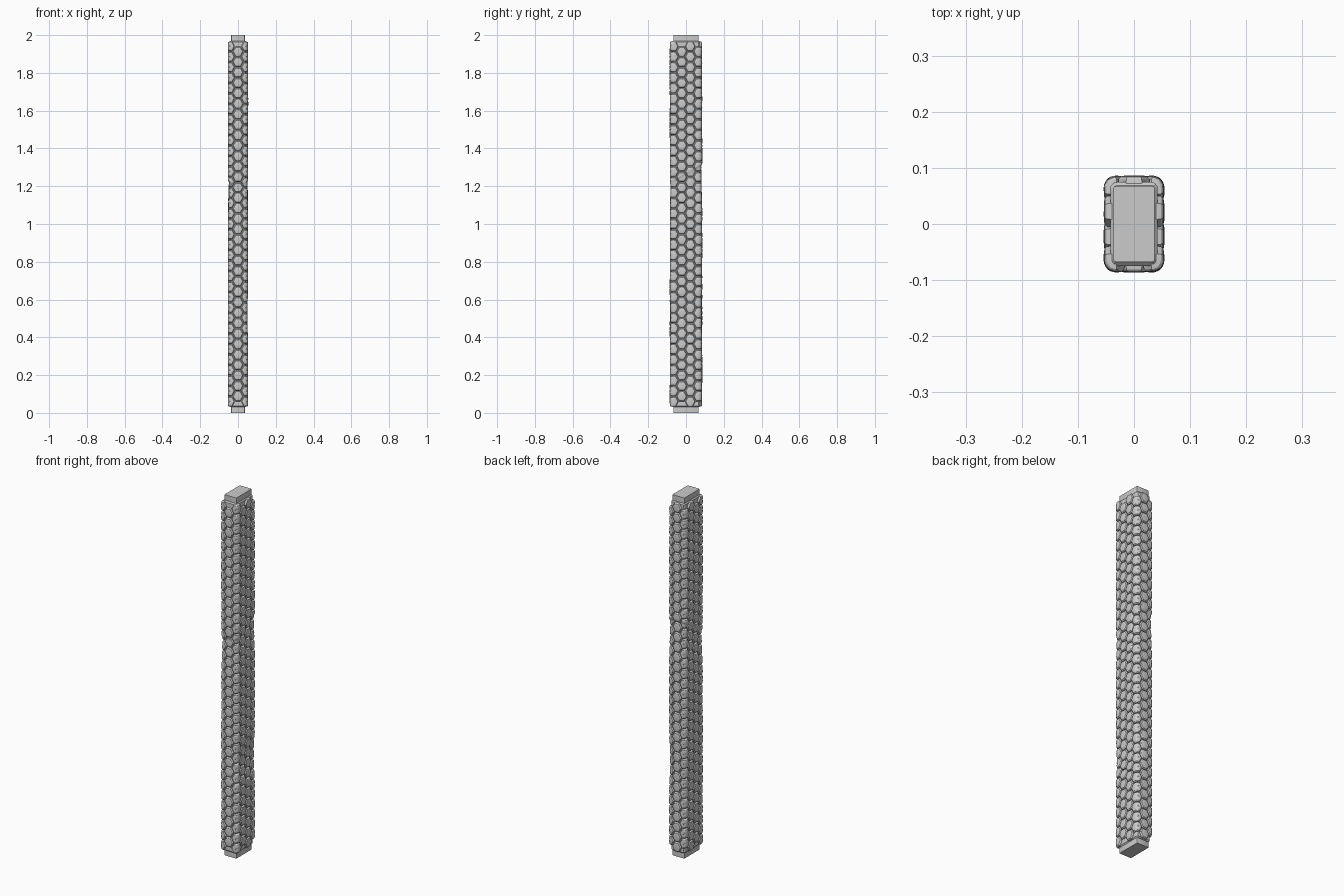
import bpy, bmesh
from math import pi, sin, cos, sqrt, floor
from mathutils import noise, Vector

if "Cube" in bpy.data.objects:
    bpy.data.objects.remove(bpy.data.objects["Cube"])

BX, BY, R = 0.042, 0.0745, 0.010          # padded body half sizes, corner radius
SX, SY, ARC = 2 * (BX - R), 2 * (BY - R), pi * R / 2
PERIM = 2 * (SX + SY) + 4 * ARC
COLS, ROWS = 10, 35
Z0, Z1 = 0.032, 1.968
PITCH = (Z1 - Z0) / ROWS
STEP = PERIM / COLS


def clamp(t):
    return max(0.0, min(1.0, t))


def wrap(s, h):
    """Point and normal on the rounded rectangle, s measured from the back centre."""
    s = (s + SX / 2) % PERIM
    ang = pi / 2
    p = Vector((-SX / 2, BY - R))
    for length in (SX, SY, SX, SY):
        d = Vector((sin(ang), -cos(ang)))
        n = Vector((cos(ang), sin(ang)))
        if s <= length:
            return p + d * s + n * (R + h)
        p, s = p + d * length, s - length
        if s <= ARC:
            a = ang - s / R
            return p + Vector((cos(a), sin(a))) * (R + h)
        s -= ARC
        ang -= pi / 2
    return p


def place(s, z, h):
    q = wrap(s, h)
    # slanted fold with worn-in padding below it, plus slight unevenness
    below = 1.27 + 0.58 * q.y - z
    dent = 0.006 * clamp(below / 0.012) * clamp(1 - below / 0.25) if below > 0 else 0
    side = 1.0 if q.x < 0 or q.y > 0.04 else 0.6
    dent *= side
    dent += 0.004 * clamp(1 - ((z - 0.52) / 0.12) ** 2) * clamp(q.x * 20)
    dent += 0.0012 * noise.noise(Vector((q.x * 9, q.y * 9, z * 7)))
    q = wrap(s, h - dent)
    return Vector((q.x, q.y, z))


def finish(bm, name, angle=0.5):
    bmesh.ops.recalc_face_normals(bm, faces=bm.faces)
    me = bpy.data.meshes.new(name)
    bm.to_mesh(me)
    bm.free()
    ob = bpy.data.objects.new(name, me)
    bpy.context.collection.objects.link(ob)
    bpy.ops.object.select_all(action='DESELECT')
    ob.select_set(True)
    bpy.context.view_layer.objects.active = ob
    bpy.ops.object.shade_smooth_by_angle(angle=angle)
    return ob


def bridge(bm, a, b):
    n = len(a)
    for i in range(n):
        bm.faces.new((a[i], a[(i + 1) % n], b[(i + 1) % n], b[i]))


# padded body under the scales
bm = bmesh.new()
N = 60
levels = [(0.03, -0.006), (0.036, 0.0)]
levels += [(0.05 + 1.9 * i / 120, 0.0) for i in range(121)]
levels += [(1.964, 0.0), (1.97, -0.006)]
rings = [[bm.verts.new(place(PERIM * i / N, z, h)) for i in range(N)] for z, h in levels]
for a, b in zip(rings, rings[1:]):
    bridge(bm, a, b)
bm.faces.new(rings[0])
bm.faces.new(rings[-1])
finish(bm, "padded_body")

# hexagonal scales wrapped around the body
EDGE = 4
hexagon = []
A, B = STEP / 1.5, PITCH / 2
corners = [(A, 0), (A / 2, B), (-A / 2, B), (-A, 0), (-A / 2, -B), (A / 2, -B)]
for k in range(6):
    (x0, y0), (x1, y1) = corners[k], corners[(k + 1) % 6]
    for j in range(EDGE):
        t = j / EDGE
        hexagon.append((x0 + (x1 - x0) * t, y0 + (y1 - y0) * t))
profile = [(0.95, -0.003), (0.91, 0.006), (0.80, 0.0095), (0.56, 0.0112), (0.28, 0.0115)]

bm = bmesh.new()
for c in range(COLS):
    odd = c % 2
    for r in range(ROWS - odd):
        s0, z0 = c * STEP, Z0 + PITCH * (r + 0.5 + 0.5 * odd)
        rr = [[bm.verts.new(place(s0 + u * k, z0 + v * k, h)) for u, v in hexagon]
              for k, h in profile]
        for a, b in zip(rr, rr[1:]):
            bridge(bm, a, b)
        mid = bm.verts.new(place(s0, z0, 0.0115))
        top = rr[-1]
        for i in range(len(top)):
            bm.faces.new((top[i], top[(i + 1) % len(top)], mid))
finish(bm, "hexagon_scales")

# bare rectangular core showing at both ends
for name, lo, hi in (("core_bottom", 0.0, 0.08), ("core_top", 1.92, 2.0)):
    bm = bmesh.new()
    bmesh.ops.create_cube(bm, size=1)
    for v in bm.verts:
        v.co = Vector((v.co.x * 0.073, v.co.y * 0.134, lo if v.co.z < 0 else hi))
    upright = [e for e in bm.edges
               if abs(e.verts[0].co.z - e.verts[1].co.z) > 0.01]
    bmesh.ops.bevel(bm, geom=upright, offset=0.003, segments=2, affect='EDGES', profile=0.5)
    finish(bm, name)
